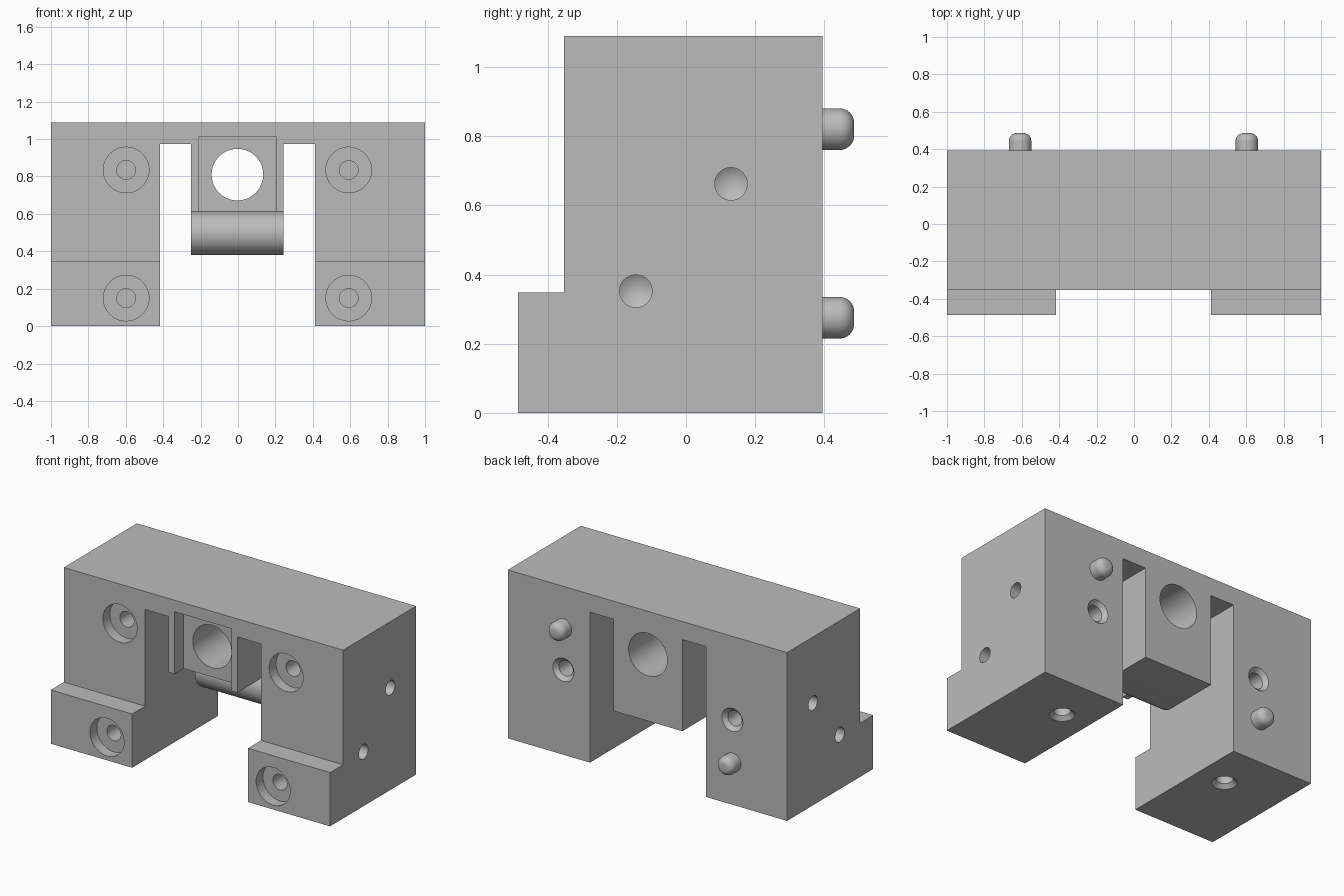
import bpy, bmesh, math
from mathutils import Vector

if "Cube" in bpy.data.objects:
    bpy.data.objects.remove(bpy.data.objects["Cube"], do_unlink=True)

grey = bpy.data.materials.new("machined_grey")
grey.use_nodes = True
COLOUR = (0.5, 0.5, 0.5, 1)
grey.diffuse_color = COLOUR
grey.node_tree.nodes["Principled BSDF"].inputs["Base Color"].default_value = COLOUR

CX = -0.003                      # centre line of the inner features
FRONT, BACK, TOE, TOP = -0.353, 0.394, -0.486, 1.09


def finish(bm, name):
    bmesh.ops.recalc_face_normals(bm, faces=bm.faces)
    mesh = bpy.data.meshes.new(name)
    bm.to_mesh(mesh)
    bm.free()
    mesh.materials.append(grey)
    obj = bpy.data.objects.new(name, mesh)
    bpy.context.collection.objects.link(obj)
    return obj


def extrude_x(name, profile, x0, x1):
    """Extrude a (y, z) outline along x."""
    bm = bmesh.new()
    face = bm.faces.new([bm.verts.new((x0, y, z)) for y, z in profile])
    new = bmesh.ops.extrude_face_region(bm, geom=[face])["geom"]
    verts = [v for v in new if isinstance(v, bmesh.types.BMVert)]
    bmesh.ops.translate(bm, verts=verts, vec=(x1 - x0, 0, 0))
    return finish(bm, name)


def block(name, x, y, z):
    return extrude_x(name, [(y[0], z[0]), (y[1], z[0]), (y[1], z[1]), (y[0], z[1])], *x)


def turned(name, profile, start, axis, segments=48):
    """Revolve (radius, distance) points about an axis from a start point."""
    bm = bmesh.new()
    turn = Vector(axis).to_track_quat("Z", "Y")
    rings = []
    for r, d in profile:
        count = segments if r > 0 else 1
        rings.append([bm.verts.new(Vector(start) + turn @ Vector(
            (r * math.cos(math.tau * i / count), r * math.sin(math.tau * i / count), d)))
            for i in range(count)])
    for a, b in zip(rings, rings[1:]):
        for i in range(segments):
            j = (i + 1) % segments
            if len(b) == 1:
                bm.faces.new((a[i], a[j], b[0]))
            else:
                bm.faces.new((a[i], a[j], b[j], b[i]))
    bm.faces.new(rings[0])
    if len(rings[-1]) > 1:
        bm.faces.new(rings[-1])
    return finish(bm, name)


def smooth(obj):
    bpy.ops.object.select_all(action="DESELECT")
    obj.select_set(True)
    bpy.context.view_layer.objects.active = obj
    bpy.ops.object.shade_smooth_by_angle(angle=math.radians(30))


# Stepped body
body = extrude_x("bridge_body", [(TOE, 0), (BACK, 0), (BACK, TOP), (FRONT, TOP),
                                 (FRONT, 0.348), (TOE, 0.348)], -1, 1)
cutters = []

# Clearance below the central block, leaving its half-round nose
nose = [(0.035 - 0.116 * math.sin(math.pi * i / 24),
         0.496 - 0.116 * math.cos(math.pi * i / 24)) for i in range(25)]
cutters.append(extrude_x("under_cut", [(-1, -1), (1, -1), (1, 0.38)] + nose + [(-1, 0.612)],
                         -0.33, 0.33))

# Slots either side of the central block
for s in (-1, 1):
    edges = sorted((CX + s * 0.247, CX + s * 0.415))
    cutters.append(block("slot", edges, (-1, 1), (-1, 0.973)))

# Pocket and through bore in the central block
cutters.append(block("pocket", (CX - 0.205, CX + 0.205), (-1, FRONT + 0.093), (0.5, 1.015)))
cutters.append(turned("bore", [(0.138, 0), (0.138, 2)], (CX, -1, 0.81), (0, 1, 0), 64))

# Screw, countersunk and side holes on both legs
counterbore = [(0.122, -0.05), (0.122, 0.07), (0.05, 0.07), (0.05, 0.3)]
countersink = [(0.085, -0.01), (0.05, 0.025), (0.05, 0.2), (0, 0.23)]
drill = [(0.047, -0.05), (0.047, 0.1), (0, 0.13)]
for s in (-1, 1):
    x = CX + s * 0.595
    cutters += [
        turned("upper_screw_hole", counterbore, (x, FRONT, 0.835), (0, 1, 0)),
        turned("lower_screw_hole", counterbore, (x, TOE, 0.15), (0, 1, 0)),
        turned("back_hole", countersink, (CX + s * 0.605, BACK, 0.55), (0, -1, 0)),
        turned("bottom_hole", countersink, (CX + s * 0.61, 0.08, 0), (0, 0, 1)),
        turned("upper_side_hole", drill, (s, 0.13, 0.662), (-s, 0, 0)),
        turned("lower_side_hole", drill, (s, -0.145, 0.352), (-s, 0, 0)),
    ]

bpy.context.view_layer.objects.active = body
for cutter in cutters:
    mod = body.modifiers.new("cut", "BOOLEAN")
    mod.operation = "DIFFERENCE"
    mod.solver = "EXACT"
    mod.object = cutter
    bpy.ops.object.modifier_apply(modifier=mod.name)
    bpy.data.objects.remove(cutter, do_unlink=True)
smooth(body)

# Round-ended locating pins on the back
tip = [(0.018 + 0.042 * math.cos(math.pi * i / 16), 0.05 + 0.042 * math.sin(math.pi * i / 16))
       for i in range(9)]
for name, x, z in (("left_pin", 0.603, 0.82), ("right_pin", -0.609, 0.275)):
    smooth(turned(name, [(0.06, -0.02)] + tip, (x, BACK, z), (0, 1, 0)))
